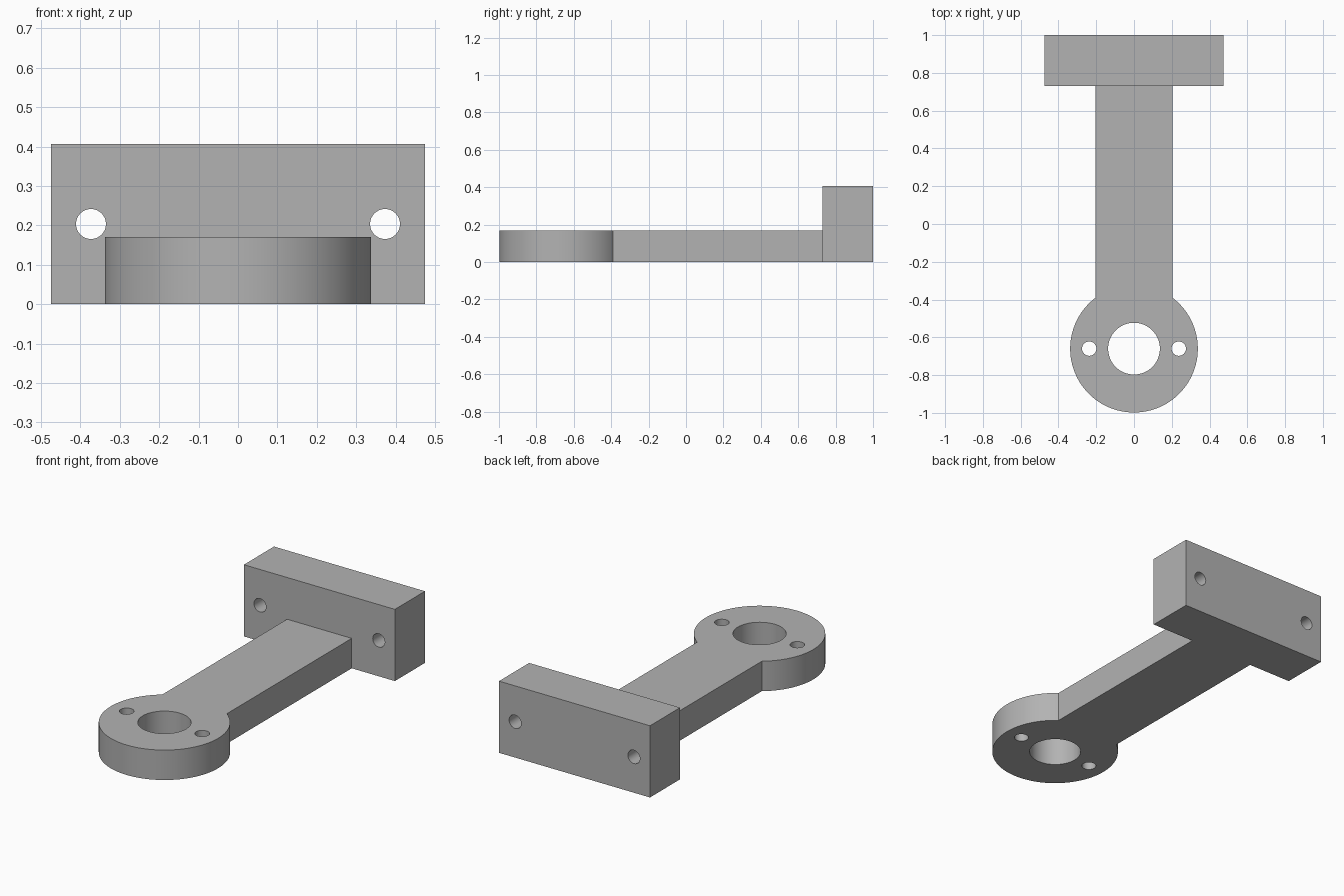
import bpy
import math

cube = bpy.data.objects.get("Cube")
if cube:
    bpy.data.objects.remove(cube, do_unlink=True)

grey = bpy.data.materials.new("plain_grey")
grey.use_nodes = True
grey.diffuse_color = (0.45, 0.45, 0.45, 1)
grey.node_tree.nodes["Principled BSDF"].inputs["Base Color"].default_value = (0.45, 0.45, 0.45, 1)

RING_Y = -0.66
THICK = 0.17
BLOCK_H = 0.407


def box(name, x, y0, y1, height):
    """Box centred on x = 0, standing on the ground."""
    bpy.ops.mesh.primitive_cube_add(size=1, location=(0, (y0 + y1) / 2, height / 2))
    ob = bpy.context.object
    ob.name = name
    ob.scale = (2 * x, y1 - y0, height)
    bpy.ops.object.transform_apply(location=True, rotation=True, scale=True)
    ob.data.materials.append(grey)
    return ob


def cylinder(name, radius, depth, location, along_y=False, sides=64):
    bpy.ops.mesh.primitive_cylinder_add(vertices=sides, radius=radius, depth=depth, location=location,
                                        rotation=(math.pi / 2 if along_y else 0, 0, 0))
    ob = bpy.context.object
    ob.name = name
    bpy.ops.object.transform_apply(location=True, rotation=True, scale=True)
    ob.data.materials.append(grey)
    return ob


def combine(target, other, operation):
    """Apply a boolean and remove the second object."""
    mod = target.modifiers.new(operation.lower(), "BOOLEAN")
    mod.operation = operation
    mod.solver = "EXACT"
    mod.object = other
    bpy.context.view_layer.objects.active = target
    bpy.ops.object.modifier_apply(modifier=mod.name)
    bpy.data.objects.remove(other, do_unlink=True)


# Solid body: round end, arm and mounting block
bracket = cylinder("bracket", 0.338, THICK, (0, RING_Y, THICK / 2), sides=96)
combine(bracket, box("arm", 0.203, RING_Y, 0.85, THICK), "UNION")
combine(bracket, box("mounting_block", 0.474, 0.73, 1, BLOCK_H), "UNION")

# Bore, pin holes beside it and bolt holes through the block
combine(bracket, cylinder("bore", 0.137, 1, (0, RING_Y, 0)), "DIFFERENCE")
for side in (-1, 1):
    combine(bracket, cylinder("pin_hole", 0.038, 1, (side * 0.237, RING_Y, 0), sides=32), "DIFFERENCE")
    combine(bracket, cylinder("bolt_hole", 0.038, 1, (side * 0.373, 0.86, BLOCK_H / 2), True, 32), "DIFFERENCE")

# Smooth curved walls, sharp edges
bpy.ops.object.select_all(action="DESELECT")
bracket.select_set(True)
bpy.context.view_layer.objects.active = bracket
bpy.ops.object.shade_smooth_by_angle(angle=math.radians(30))
